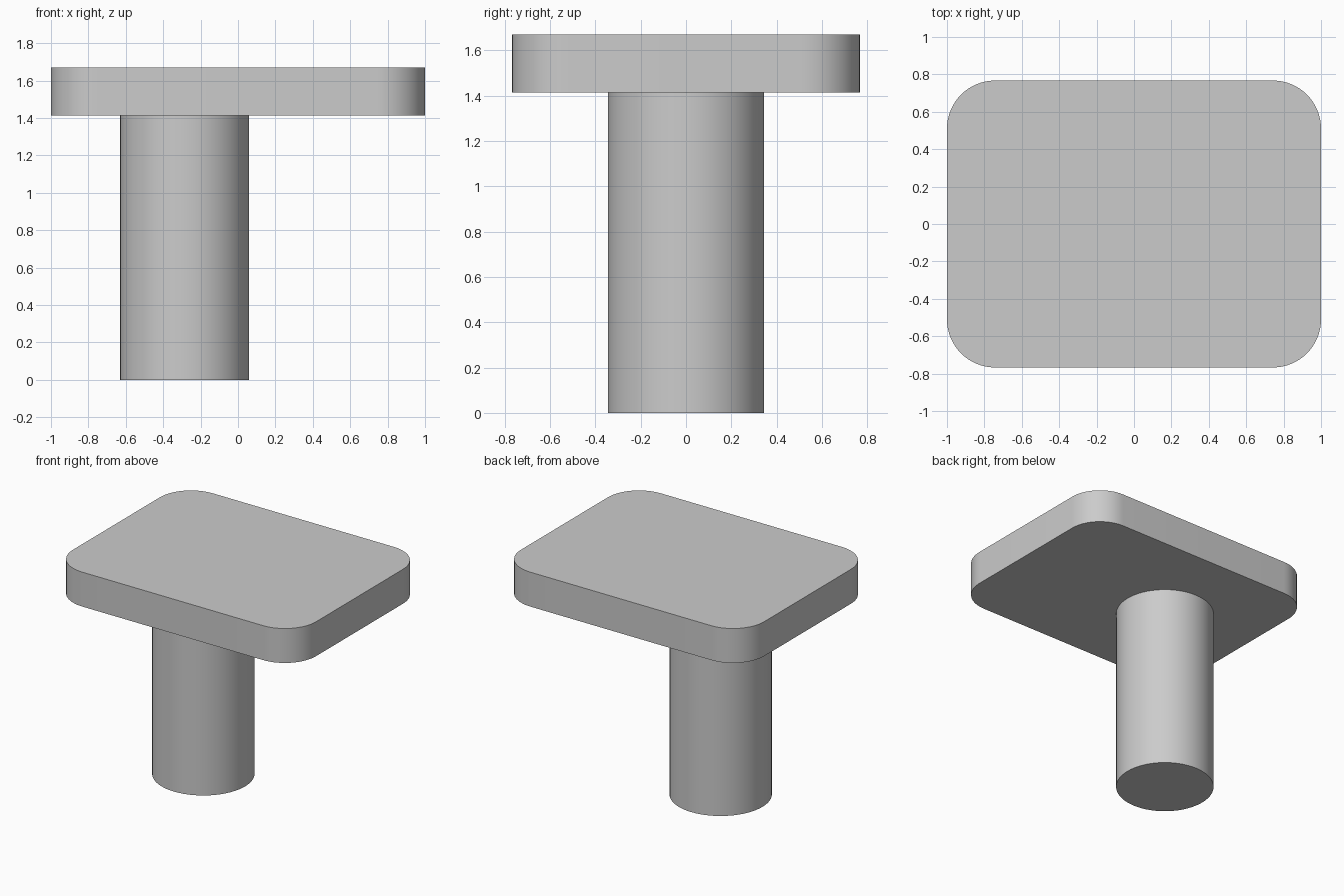
import bpy, bmesh, math

if "Cube" in bpy.data.objects:
    bpy.data.objects.remove(bpy.data.objects["Cube"])

grey = bpy.data.materials.new("light grey")
grey.diffuse_color = (0.6, 0.6, 0.6, 1)
grey.use_nodes = True
grey.node_tree.nodes["Principled BSDF"].inputs["Base Color"].default_value = grey.diffuse_color


def extrude_outline(name, points, z0, z1):
    """Solid prism from a counter-clockwise outline, with smooth curved sides."""
    bm = bmesh.new()
    base = bm.faces.new([bm.verts.new((x, y, z0)) for x, y in points])
    top = bmesh.ops.extrude_face_region(bm, geom=[base], use_keep_orig=True)
    verts = [g for g in top["geom"] if isinstance(g, bmesh.types.BMVert)]
    bmesh.ops.translate(bm, verts=verts, vec=(0, 0, z1 - z0))
    bmesh.ops.recalc_face_normals(bm, faces=bm.faces)
    mesh = bpy.data.meshes.new(name)
    bm.to_mesh(mesh)
    bm.free()
    mesh.materials.append(grey)
    obj = bpy.data.objects.new(name, mesh)
    bpy.context.collection.objects.link(obj)
    bpy.ops.object.select_all(action='DESELECT')
    obj.select_set(True)
    bpy.context.view_layer.objects.active = obj
    bpy.ops.object.shade_smooth_by_angle(angle=math.radians(30))
    return obj


def arc(cx, cy, r, start, sweep, steps):
    angles = [math.radians(start + sweep * i / steps) for i in range(steps + 1)]
    return [(cx + r * math.cos(a), cy + r * math.sin(a)) for a in angles]


# Rounded rectangular plate
HX, HY, R = 1.0, 0.767, 0.257
corners = [(1, 1), (-1, 1), (-1, -1), (1, -1)]
outline = []
for i, (sx, sy) in enumerate(corners):
    outline += arc(sx * (HX - R), sy * (HY - R), R, 90 * i, 90, 16)
extrude_outline("plate", outline, 1.414, 1.67)

# Round post, offset to the left under the plate
extrude_outline("post", arc(-0.285, 0, 0.345, 0, 360, 64)[:-1], 0, 1.414)
